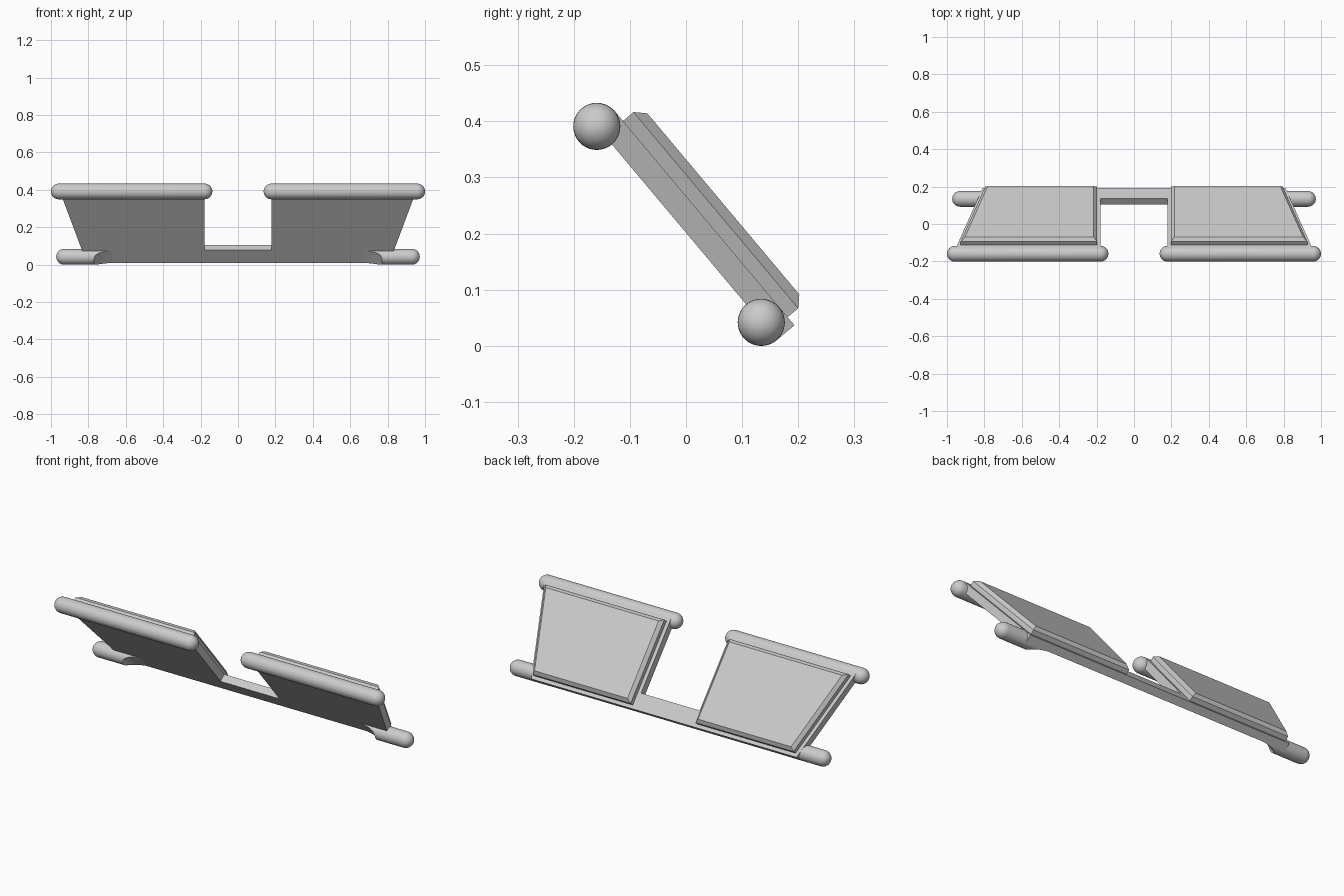
import bpy, bmesh, math

cube = bpy.data.objects.get("Cube")
if cube:
    bpy.data.objects.remove(cube, do_unlink=True)

TILT = math.radians(-50)          # local y runs down the slope, local z points out of its back
ORIGIN = (0, -0.159, 0.391)       # middle of the upper roller
R = 0.042                         # roller radius, equal to the plate thickness
LOWER = 0.456                     # distance down the slope to the lower roller

grey = bpy.data.materials.new("light_grey")
grey.use_nodes = True
grey.diffuse_color = (0.6, 0.6, 0.6, 1)
grey.node_tree.nodes["Principled BSDF"].inputs["Base Color"].default_value = (0.6, 0.6, 0.6, 1)


def finish(name, bm, mirror=False, smooth=False):
    bmesh.ops.recalc_face_normals(bm, faces=bm.faces)
    mesh = bpy.data.meshes.new(name)
    bm.to_mesh(mesh)
    bm.free()
    mesh.materials.append(grey)
    ob = bpy.data.objects.new(name, mesh)
    bpy.context.collection.objects.link(ob)
    ob.location = ORIGIN
    ob.rotation_euler.x = TILT
    if mirror:
        ob.modifiers.new("mirror", 'MIRROR').use_mirror_merge = False
    if smooth:
        bpy.ops.object.select_all(action='DESELECT')
        ob.select_set(True)
        bpy.context.view_layer.objects.active = ob
        bpy.ops.object.shade_smooth_by_angle(angle=math.radians(35))
    return ob


def prism(outline, z0, z1):
    bm = bmesh.new()
    face = bm.faces.new([bm.verts.new((x, y, z0)) for x, y in outline])
    ext = bmesh.ops.extrude_face_region(bm, geom=[face])
    for v in ext["geom"]:
        if isinstance(v, bmesh.types.BMVert):
            v.co.z = z1
    return bm


def outer_x(y):
    # slanted outer side of the plate
    return 0.952 - 0.287 * y


def roller(name, y, x_in, x_out, blended=False):
    # capsule along x; a blended one fades into the plate with a hollow curve
    seg, steps = 40, 8
    arc = [math.pi / 2 * i / steps for i in range(steps)]
    rings = [(x_out + R * math.sin(a), R * math.cos(a)) for a in reversed(arc)]
    if blended:
        rings.append((None, R))
    else:
        rings += [(x_in - R * math.sin(a), R * math.cos(a)) for a in arc]
    bm = bmesh.new()
    loops = []
    for x, r in rings:
        loop = []
        for i in range(seg):
            a = 2 * math.pi * (i + 0.5) / seg
            z = r * math.sin(a)
            px = x
            if x is None:
                h = min(1, (z + R) / R)
                px = x_in + 0.12 * math.sqrt(1 - h * h)
            loop.append(bm.verts.new((px, y + r * math.cos(a), z)))
        loops.append(loop)
    for a, b in zip(loops, loops[1:]):
        for i in range(seg):
            j = (i + 1) % seg
            bm.faces.new((a[i], a[j], b[j], b[i]))
    # rounded tips
    tips = [(loops[0], x_out + R)] + ([] if blended else [(loops[-1], x_in - R)])
    for loop, x in tips:
        tip = bm.verts.new((x, y, 0))
        for i in range(seg):
            bm.faces.new((loop[i], loop[(i + 1) % seg], tip))
    # hollow end, spanned by strips between points of equal height
    if blended:
        end = loops[-1]
        q = seg // 4
        order = [(end[(q + k) % seg], end[(q - 1 - k) % seg]) for k in range(2 * q)]
        for (a, b), (c, d) in zip(order, order[1:]):
            bm.faces.new((a, b, d, c))
    return finish(name, bm, mirror=True, smooth=True)


# Notched backing plate
half = [(0.179, 0.409), (0.179, 0), (outer_x(0), 0), (outer_x(0.498), 0.498)]
outline = half + [(-x, y) for x, y in reversed(half)]
finish("backing_plate", prism(outline, 0, R))

# Raised panels with chamfered rims
top, low = 0.0226, 0.479
panel = [(0.198, top), (outer_x(top) - 0.019, top),
         (outer_x(low) - 0.019, low), (0.198, low)]
bm = prism(panel, R, 2 * R)
rim = [e for e in bm.edges if all(v.co.z > 1.5 * R for v in e.verts)]
bmesh.ops.bevel(bm, geom=rim, offset=0.0175, segments=1, affect='EDGES')
finish("raised_panels", bm, mirror=True)

# Rollers along the upper and lower edges
roller("upper_rollers", 0, 0.179, 0.958)
roller("lower_rollers", LOWER, 0.65, 0.93, blended=True)
